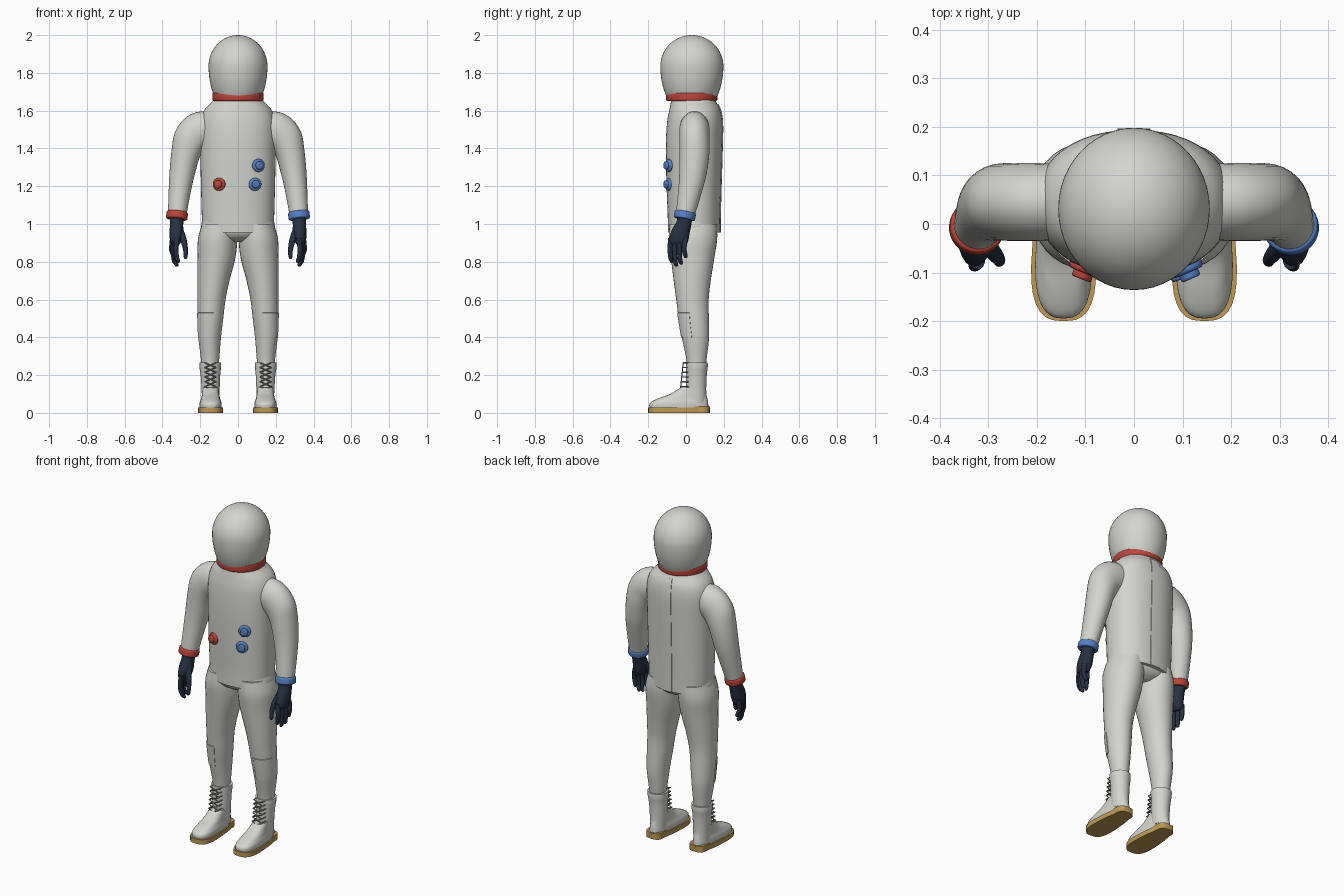
import bpy, bmesh, math
from mathutils import Vector

cube = bpy.data.objects.get("Cube")
if cube:
    bpy.data.objects.remove(cube, do_unlink=True)


def material(name, r, g, b):
    m = bpy.data.materials.new(name)
    m.use_nodes = True
    m.diffuse_color = (r, g, b, 1)
    bsdf = m.node_tree.nodes["Principled BSDF"]
    bsdf.inputs["Base Color"].default_value = (r, g, b, 1)
    bsdf.inputs["Roughness"].default_value = 0.6
    return m


SUIT = material("suit_white", 0.66, 0.66, 0.62)
RED = material("red", 0.5, 0.06, 0.04)
BLUE = material("blue", 0.09, 0.22, 0.56)
NAVY = material("glove_navy", 0.02, 0.03, 0.055)
SOLE = material("sole_ochre", 0.52, 0.32, 0.09)
LACE = material("lace_grey", 0.3, 0.3, 0.29)


def finish(name, bm, mat, angle=40):
    bmesh.ops.recalc_face_normals(bm, faces=bm.faces)
    mesh = bpy.data.meshes.new(name)
    bm.to_mesh(mesh)
    bm.free()
    mesh.materials.append(mat)
    ob = bpy.data.objects.new(name, mesh)
    bpy.context.collection.objects.link(ob)
    bpy.ops.object.select_all(action="DESELECT")
    ob.select_set(True)
    bpy.context.view_layer.objects.active = ob
    bpy.ops.object.shade_smooth_by_angle(angle=math.radians(angle))
    return ob


def smooth(secs, k=5):
    """Catmull-Rom interpolation through cross-sections."""
    out = []
    for i in range(len(secs) - 1):
        q = [Vector(secs[min(max(j, 0), len(secs) - 1)]) for j in range(i - 1, i + 3)]
        for n in range(k):
            t = n / k
            out.append(0.5 * (2 * q[1] + (q[2] - q[0]) * t
                              + (2 * q[0] - 5 * q[1] + 4 * q[2] - q[3]) * t ** 2
                              + (3 * q[1] - q[0] - 3 * q[2] + q[3]) * t ** 3))
    return out + [Vector(secs[-1])]


def loft(name, secs, mat, s=1, p=2, flat=True, arc=None, offset=0, segs=32, taper=0):
    """Skin over sections (x, y, z, rx, ry); arc makes an open wrapped plate."""
    secs = smooth([tuple(c) for c in secs])
    pts = [Vector(c[:3]) for c in secs]
    bm = bmesh.new()
    rings = []
    for i, c in enumerate(secs):
        u, v = Vector((1, 0, 0)), Vector((0, 1, 0))
        if not flat:
            t = (pts[min(i + 1, len(pts) - 1)] - pts[max(i - 1, 0)]).normalized()
            v = (v - t * v.dot(t)).normalized()
            u = v.cross(t)
        ring = []
        for n in range(segs + 1 if arc else segs):
            f = n / segs
            a = math.radians(arc[0] + (arc[1] - arc[0]) * f) if arc else math.tau * f
            ca, sa = math.cos(a), math.sin(a)
            co = pts[i] + u * math.copysign(abs(ca) ** (2 / p), ca) * (c[3] + offset) \
                + v * math.copysign(abs(sa) ** (2 / p), sa) * (c[4] + offset)
            co.x = c[0] + (co.x - c[0]) * (1 - taper * (co.y + 0.04))
            ring.append(bm.verts.new((co.x * s, co.y, co.z)))
        rings.append(ring)
    for a, b in zip(rings, rings[1:]):
        for n in range(segs):
            m = (n + 1) % len(a)
            bm.faces.new((a[n], a[m], b[m], b[n]))
    if arc:
        bmesh.ops.recalc_face_normals(bm, faces=bm.faces)
        bmesh.ops.solidify(bm, geom=bm.faces[:], thickness=0.007)
    else:
        bm.faces.new(rings[0])
        bm.faces.new(rings[-1])
    return finish(name, bm, mat)


def disc(name, loc, axis, r, depth, mat, bevel=0.008):
    bm = bmesh.new()
    bmesh.ops.create_cone(bm, cap_ends=True, segments=40, radius1=r, radius2=r, depth=depth)
    rims = [e for e in bm.edges if abs(e.verts[0].co.z - e.verts[1].co.z) < 1e-5]
    bmesh.ops.bevel(bm, geom=rims, offset=bevel, segments=3, profile=0.5, affect="EDGES")
    ob = finish(name, bm, mat)
    ob.location = loc
    ob.rotation_euler = Vector(axis).to_track_quat("Z", "Y").to_euler()
    return ob


# Helmet: sphere with a lengthened lower half, open inside the collar
bm = bmesh.new()
bmesh.ops.create_uvsphere(bm, u_segments=48, v_segments=32, radius=1)
for v in bm.verts:
    v.co = (v.co.x * 0.156, 0.031 + v.co.y * 0.167,
            1.835 + v.co.z * (0.165 if v.co.z > 0 else 0.27))
bmesh.ops.delete(bm, geom=[v for v in bm.verts if v.co.z < 1.65], context="VERTS")
finish("helmet", bm, SUIT)
disc("neck_ring", (0, 0.03, 1.674), (0, 0, 1), 0.136, 0.045, RED)

# Torso with hem, pelvis and the back closure strip
torso = [(0, 0.042, 0.955, 0.188, 0.138), (0, 0.042, 1.05, 0.192, 0.139),
         (0, 0.041, 1.2, 0.196, 0.144), (0, 0.042, 1.4, 0.2, 0.149),
         (0, 0.046, 1.53, 0.199, 0.147), (0, 0.047, 1.6, 0.18, 0.136),
         (0, 0.04, 1.645, 0.14, 0.12), (0, 0.035, 1.67, 0.118, 0.118)]
loft("torso", torso, SUIT, p=2.2, segs=48)
loft("back_closure", torso[:-2] + [(0, 0.042, 1.635, 0.15, 0.126)], SUIT,
     p=2.2, arc=(82, 98), offset=0.004, segs=6)
loft("pelvis", [(0, 0.038, 1.05, 0.18, 0.13), (0, 0.037, 0.97, 0.195, 0.128),
                (0, 0.038, 0.93, 0.14, 0.11), (0, 0.04, 0.905, 0.05, 0.07)], SUIT, p=2.2)

# Chest connectors
for name, x, z, mat in (("right_connector", -0.1, 1.21, RED),
                        ("left_upper_connector", 0.108, 1.31, BLUE),
                        ("left_lower_connector", 0.09, 1.21, BLUE)):
    axis = Vector((x * 4, -1, 0)).normalized()
    base = Vector((x, -0.09, z))
    disc(name + "_base", base, axis, 0.034, 0.022, mat)
    disc(name + "_cap", base + axis * 0.014, axis, 0.021, 0.022, mat, 0.005)

for side, s, band in (("left", 1, BLUE), ("right", -1, RED)):
    # Arm
    loft(side + "_arm", [(0.12, 0.045, 1.5, 0.08, 0.075), (0.19, 0.045, 1.497, 0.1, 0.08),
                         (0.245, 0.045, 1.455, 0.095, 0.08), (0.275, 0.045, 1.38, 0.078, 0.079),
                         (0.294, 0.038, 1.28, 0.068, 0.073), (0.308, 0.022, 1.18, 0.059, 0.063),
                         (0.322, -0.004, 1.05, 0.049, 0.05)], SUIT, s, flat=False)
    disc(side + "_wrist_ring", (0.323 * s, -0.006, 1.045), (-0.1 * s, 0.18, 1), 0.057, 0.04, band)

    # Gloved hand: palm, four fingers, thumb
    loft(side + "_palm", [(0.322, -0.004, 1.045, 0.04, 0.04), (0.325, -0.012, 1, 0.035, 0.04),
                          (0.326, -0.03, 0.95, 0.037, 0.049), (0.33, -0.04, 0.91, 0.03, 0.049),
                          (0.332, -0.043, 0.89, 0.018, 0.04)], NAVY, s, flat=False, segs=20)
    for i, tip in enumerate((0.795, 0.775, 0.785, 0.82)):
        y = -0.08 + i * 0.025
        x = 0.322 + i * 0.008
        loft(f"{side}_finger_{i + 1}",
             [(x, y, 0.925, 0.014, 0.014), (x + 0.006, y - 0.005, 0.87, 0.013, 0.013),
              (x + 0.002, y - 0.002, tip + 0.03, 0.012, 0.012),
              (x - 0.006, y + 0.004, tip + 0.007, 0.01, 0.01),
              (x - 0.008, y + 0.005, tip, 0.003, 0.003)], NAVY, s, flat=False, segs=12)
    loft(side + "_thumb", [(0.312, -0.03, 0.975, 0.02, 0.02), (0.29, -0.058, 0.92, 0.017, 0.017),
                           (0.278, -0.073, 0.865, 0.013, 0.013),
                           (0.278, -0.078, 0.825, 0.01, 0.01),
                           (0.279, -0.078, 0.815, 0.003, 0.003)], NAVY, s, flat=False, segs=12)

    # Leg and knee patch
    loft(side + "_leg", [(0.1, 0.038, 1, 0.09, 0.125), (0.108, 0.037, 0.92, 0.104, 0.128),
                         (0.114, 0.035, 0.82, 0.1, 0.115), (0.13, 0.033, 0.7, 0.085, 0.098),
                         (0.14, 0.034, 0.6, 0.074, 0.086), (0.146, 0.041, 0.5, 0.068, 0.08),
                         (0.15, 0.05, 0.4, 0.06, 0.072), (0.148, 0.055, 0.3, 0.05, 0.056),
                         (0.148, 0.055, 0.24, 0.045, 0.048)], SUIT, s)
    loft(side + "_knee_patch", [(0.15, 0.05, 0.4, 0.06, 0.072), (0.148, 0.044, 0.465, 0.065, 0.077),
                                (0.145, 0.039, 0.53, 0.07, 0.082)], SUIT, s,
         arc=(-102, -15), offset=0.004, segs=16)

    # Boot: shaft, upper and sole
    loft(side + "_boot_shaft", [(0.145, 0.052, 0.05, 0.045, 0.055), (0.145, 0.053, 0.13, 0.048, 0.054),
                                (0.146, 0.055, 0.2, 0.052, 0.055), (0.147, 0.057, 0.24, 0.057, 0.058),
                                (0.147, 0.057, 0.268, 0.058, 0.058)], SUIT, s)
    loft(side + "_boot_upper", [(0.145, -0.037, 0.025, 0.056, 0.156), (0.145, -0.037, 0.052, 0.056, 0.154),
                                (0.145, -0.018, 0.076, 0.05, 0.131), (0.145, 0.012, 0.1, 0.047, 0.096),
                                (0.145, 0.04, 0.135, 0.045, 0.067)], SUIT, s, p=2.6, taper=1.2)
    loft(side + "_sole", [(0.145, -0.037, 0, 0.064, 0.163), (0.145, -0.037, 0.028, 0.064, 0.163)],
         SOLE, s, p=2.8, taper=1.2)
    loft(side + "_heel", [(0.145, 0.075, 0, 0.05, 0.05), (0.145, 0.075, 0.036, 0.05, 0.05)],
         SOLE, s, p=3)

    # Crossed laces standing off the boot front
    cu = bpy.data.curves.new(side + "_laces", "CURVE")
    cu.dimensions = "3D"
    cu.bevel_depth = 0.0035
    cu.bevel_resolution = 1
    for i in range(6):
        z = 0.115 + i * 0.025
        y = -0.03 + i * 0.003
        for d in (1, -1):
            sp = cu.splines.new("POLY")
            path = [(-0.03 * d, 0.02, z), (-0.03 * d, y, z), (0.03 * d, y, z + 0.025),
                    (0.03 * d, 0.02, z + 0.025)]
            sp.points.add(len(path) - 1)
            for pt, (dx, py, pz) in zip(sp.points, path):
                pt.co = (0.146 * s + dx, py, pz, 1)
    cu.materials.append(LACE)
    bpy.context.collection.objects.link(bpy.data.objects.new(side + "_laces", cu))
